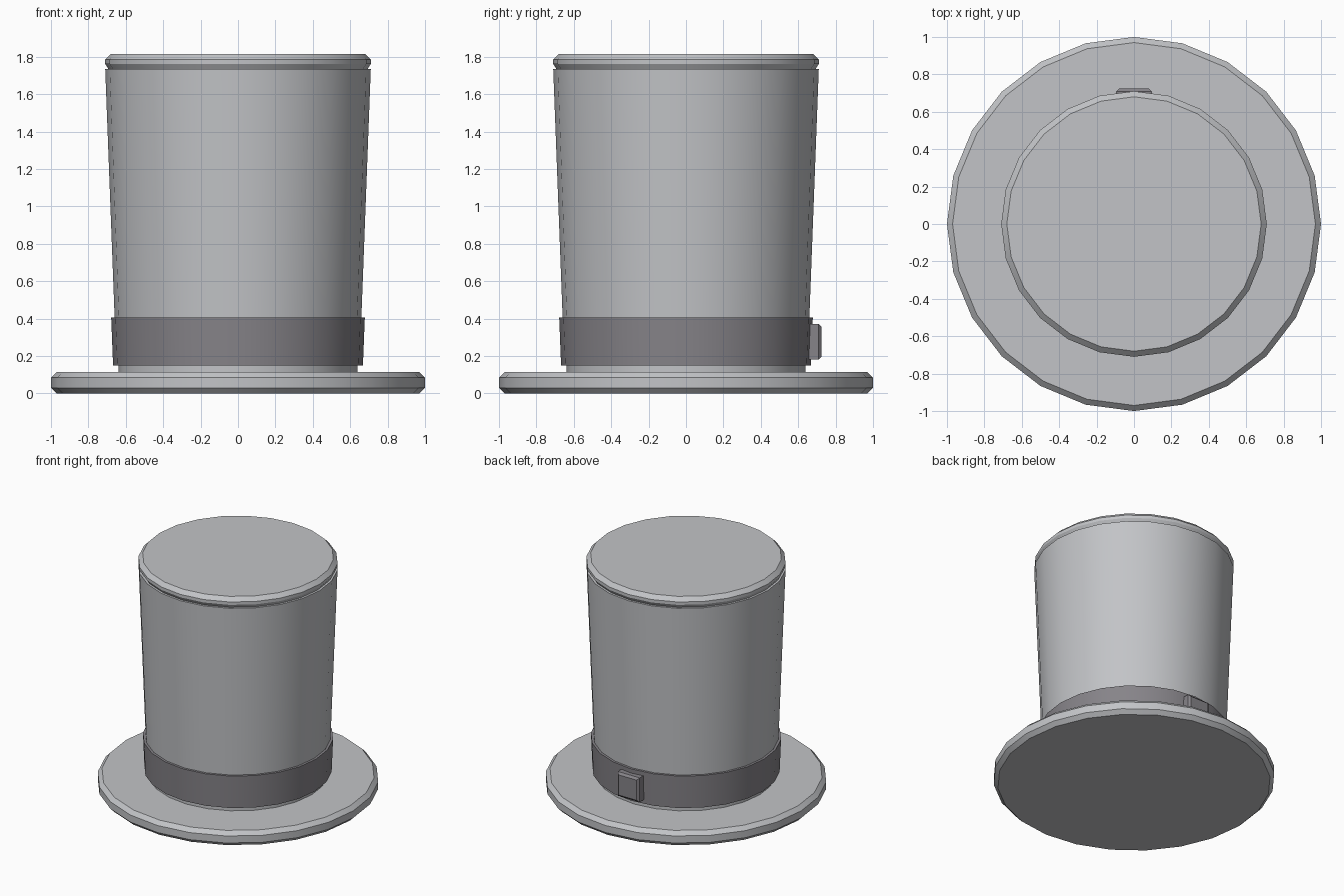
import bpy, bmesh, math

cube = bpy.data.objects.get("Cube")
if cube:
    bpy.data.objects.remove(cube)

SIDES = 24


def material(name, color):
    m = bpy.data.materials.new(name)
    m.use_nodes = True
    m.diffuse_color = (*color, 1)
    bsdf = next(n for n in m.node_tree.nodes if n.type == 'BSDF_PRINCIPLED')
    bsdf.inputs["Base Color"].default_value = (*color, 1)
    return m


def finish(name, bm, mat):
    bmesh.ops.recalc_face_normals(bm, faces=bm.faces)
    mesh = bpy.data.meshes.new(name)
    bm.to_mesh(mesh)
    bm.free()
    mesh.materials.append(mat)
    obj = bpy.data.objects.new(name, mesh)
    bpy.context.collection.objects.link(obj)
    bpy.ops.object.select_all(action='DESELECT')
    obj.select_set(True)
    bpy.context.view_layer.objects.active = obj
    bpy.ops.object.shade_smooth_by_angle(angle=math.radians(25))
    return obj


def turned(name, profile, mat):
    """Closed solid of revolution from (radius, height) points, bottom to top."""
    bm = bmesh.new()
    rings = [[bm.verts.new((r * math.cos(a), r * math.sin(a), z))
              for a in (math.tau * i / SIDES for i in range(SIDES))]
             for r, z in profile]
    for low, high in zip(rings, rings[1:]):
        for i in range(SIDES):
            j = (i + 1) % SIDES
            bm.faces.new((low[i], low[j], high[j], high[i]))
    bm.faces.new(rings[0])
    bm.faces.new(rings[-1])
    return finish(name, bm, mat)


felt = material("grey felt", (0.54, 0.55, 0.57))
ribbon = material("dark ribbon grey", (0.24, 0.23, 0.25))

# Brim with chamfered edges
turned("brim", [(0.97, 0), (1, 0.03), (1, 0.085), (0.97, 0.115)], felt)
# Narrow neck, flared crown and chamfered lid
turned("neck", [(0.64, 0.1), (0.64, 0.16)], felt)
turned("crown", [(0.65, 0.15), (0.71, 1.735)], felt)
turned("lid", [(0.69, 1.73), (0.71, 1.762), (0.71, 1.785), (0.68, 1.815)], felt)
# Ribbon around the foot of the crown
turned("hat_band", [(0.668, 0.15), (0.678, 0.405)], ribbon)

# Bevelled clasp at the back of the band
bm = bmesh.new()
bmesh.ops.create_cube(bm, size=1)
for v in bm.verts:
    v.co = (v.co.x * 0.19, 0.69 + v.co.y * 0.07, 0.277 + v.co.z * 0.19)
outer = [e for e in bm.edges if sum(v.co.y for v in e.verts) > 1.4]
bmesh.ops.bevel(bm, geom=outer, offset=0.016, segments=1, affect='EDGES')
finish("band_clasp", bm, ribbon)
